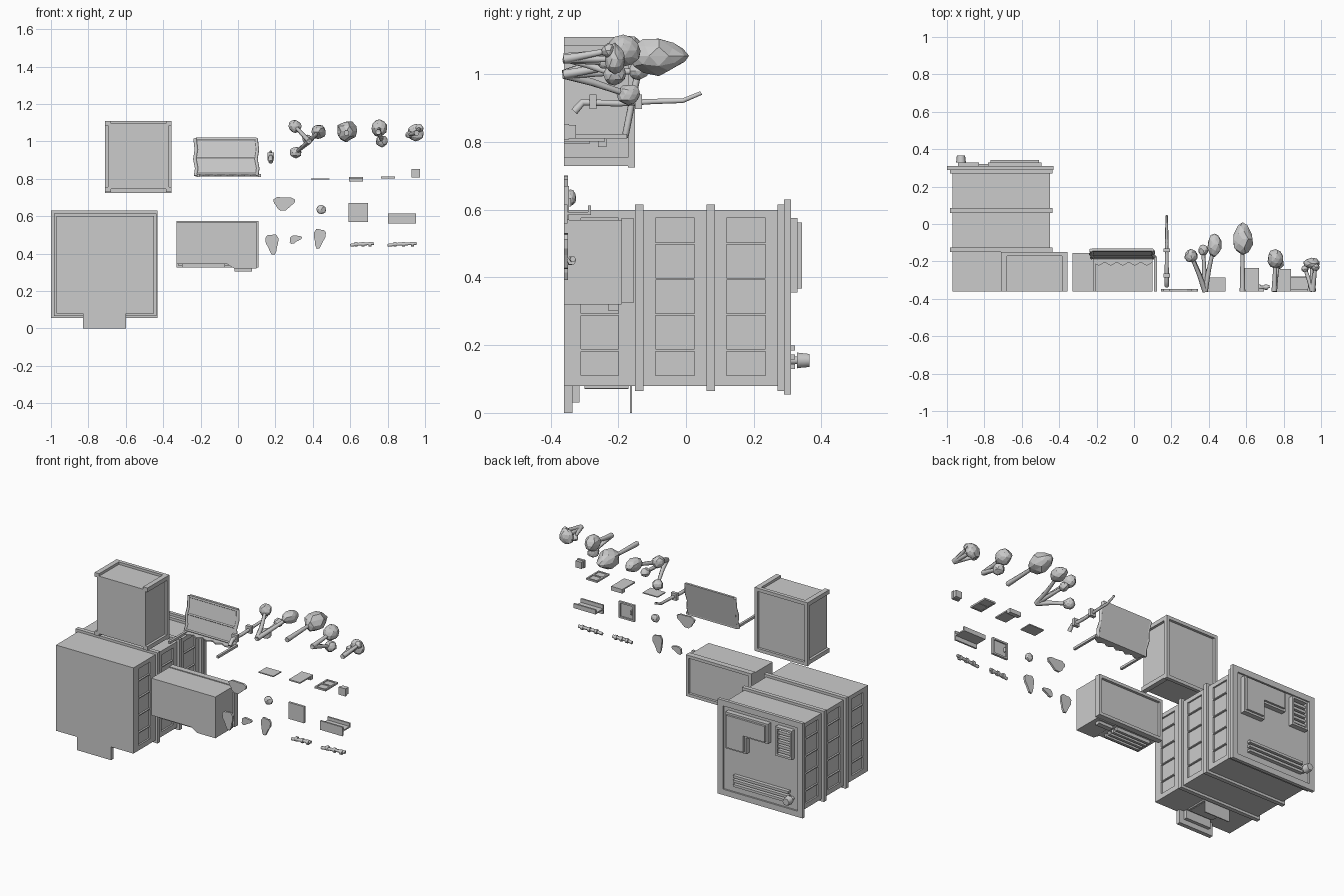
import bpy
import bmesh
import math
import random
from mathutils import Vector

random.seed(4)
FLOOR = -.36  # the kit's ground plane lies on this y

default_cube = bpy.data.objects.get("Cube")
if default_cube:
    bpy.data.objects.remove(default_cube, do_unlink=True)

# Single clay colour
clay = bpy.data.materials.new("light_grey")
clay.use_nodes = True
clay.diffuse_color = (.6, .6, .6, 1)
clay.node_tree.nodes["Principled BSDF"].inputs["Base Color"].default_value = (.6, .6, .6, 1)


def finish(name, bm):
    bmesh.ops.recalc_face_normals(bm, faces=bm.faces[:])
    mesh = bpy.data.meshes.new(name)
    bm.to_mesh(mesh)
    bm.free()
    mesh.materials.append(clay)
    part = bpy.data.objects.new(name, mesh)
    bpy.context.scene.collection.objects.link(part)
    return part


def boxes(name, *bounds):
    """One mesh of boxes, each given as x, x, y, y, z, z limits."""
    bm = bmesh.new()
    for left, right, front, back, low, high in bounds:
        cube = bmesh.ops.create_cube(bm, size=1)
        for vert in cube["verts"]:
            vert.co.x = left if vert.co.x < 0 else right
            vert.co.y = front if vert.co.y < 0 else back
            vert.co.z = low if vert.co.z < 0 else high
    return finish(name, bm)


def ring(name, left, right, front, back, low, high, rim):
    """Rectangular frame facing along y."""
    return boxes(name,
                 (left, left + rim, front, back, low, high),
                 (right - rim, right, front, back, low, high),
                 (left + rim, right - rim, front, back, low, low + rim),
                 (left + rim, right - rim, front, back, high - rim, high))


def prism(name, axis, outline, start, end):
    """Extrude an outline along the named axis."""
    place = {"x": lambda a, b: (start, a, b),
             "y": lambda a, b: (a, start, b),
             "z": lambda a, b: (a, b, start)}[axis]
    bm = bmesh.new()
    face = bm.faces.new([bm.verts.new(place(a, b)) for a, b in outline])
    extruded = bmesh.ops.extrude_face_region(bm, geom=[face])
    shift = Vector([end - start if letter == axis else 0 for letter in "xyz"])
    for item in extruded["geom"]:
        if isinstance(item, bmesh.types.BMVert):
            item.co += shift
    return finish(name, bm)


def tube(name, path, radius, tip=1):
    """Angular tube through points, tapering to the tip factor."""
    curve = bpy.data.curves.new(name, "CURVE")
    curve.dimensions = "3D"
    curve.bevel_depth = radius
    curve.bevel_resolution = 1
    curve.use_fill_caps = True
    spline = curve.splines.new("POLY")
    spline.points.add(len(path) - 1)
    for index, (point, co) in enumerate(zip(spline.points, path)):
        point.co = (*co, 1)
        point.radius = 1 + (tip - 1) * index / (len(path) - 1)
    helper = bpy.data.objects.new(name + "_path", curve)
    bpy.context.scene.collection.objects.link(helper)
    graph = bpy.context.evaluated_depsgraph_get()
    mesh = bpy.data.meshes.new_from_object(helper.evaluated_get(graph))
    bpy.data.objects.remove(helper, do_unlink=True)
    mesh.materials.clear()
    mesh.materials.append(clay)
    part = bpy.data.objects.new(name, mesh)
    bpy.context.scene.collection.objects.link(part)
    return part


def blob(name, centre, width, length, point=0):
    """Faceted foliage lump, long along y and optionally pointed."""
    bm = bmesh.new()
    bmesh.ops.create_icosphere(bm, subdivisions=2, radius=1)
    for vert in bm.verts:
        direction = vert.co * random.uniform(.88, 1.06)
        slim = width * (1 - point * max(direction.y, 0))
        vert.co = Vector(centre) + Vector((direction.x * slim, direction.y * length, direction.z * slim))
    return finish(name, bm)


# Large building block: core, side lattice, ribs and back rim
LEFT, RIGHT, LOW, HIGH = -.97, -.45, .08, .6
boxes("building_core", (LEFT + .01, RIGHT - .01, FLOOR, .3, LOW, HIGH))
columns = [(-.31, -.2), (-.09, .025), (.12, .235)]
for side, inner, outer in (("right", LEFT, LEFT + .01), ("left", RIGHT - .01, RIGHT)):
    edges = [FLOOR] + [edge for column in columns for edge in column] + [.3]
    lattice = [(inner, outer, edges[i], edges[i + 1], LOW, HIGH) for i in range(0, len(edges), 2)]
    for front, back in columns:
        lattice += [(inner, outer, front, back, LOW, .11), (inner, outer, front, back, .575, HIGH)]
        lattice += [(inner, outer, front, back, z - .003, z + .003) for z in (.185, .29, .395, .5)]
    boxes(side + "_wall_lattice", *lattice)
for index, front in enumerate((-.15, .06, .27)):
    ring("building_rib_%d" % index, LEFT - .015, RIGHT + .015, front, front + .025, LOW - .015, HIGH + .015, .03)
ring("building_back_rim", LEFT - .03, RIGHT + .02, .29, .31, LOW - .025, HIGH + .03, .035)

# Entrance step and underside tabs
boxes("entrance_step", (-.83, -.6, FLOOR, -.335, 0, LOW), (-.8, -.63, -.335, -.315, .03, LOW),
      (-.8, -.63, -.166, -.16, 0, LOW))
ring("underside_frame", -.8, -.63, -.3, -.17, LOW - .008, LOW, .01)

# Back wall fittings
for name, inset, start, end in (("back_plate", 0, .3, .33), ("back_plate_top", .012, .33, .342)):
    prism(name, "y", [(-.78 + inset, .575 - inset), (-.495 - inset, .575 - inset),
                      (-.495 - inset, .355 + inset), (-.635 + inset, .355 + inset),
                      (-.635 + inset, .455 + inset), (-.78 + inset, .455 + inset)], start, end)
ring("vent_frame", -.94, -.83, .3, .33, .4, .575, .012)
boxes("vent_slats", *[(-.93, -.84, .3, .322, z, z + .016) for z in (.42, .448, .476, .504, .532)])
boxes("back_rails", *[(-.91, -.54, .3, .322, z, z + .015) for z in (.13, .157, .184)])
tube("knob_stem", [(-.925, .3, .155), (-.925, .335, .155)], .013)
tube("knob_cap", [(-.925, y, .155) for y in (.328, .338, .356, .365)], .027, .8)

# Upper box with corner rails
boxes("upper_box", (-.695, -.37, FLOOR, -.165, .745, 1.095))
boxes("upper_box_rails", *[(x, x + .03, FLOOR, -.165, z, z + .025)
                           for x in (-.71, -.385) for z in (.73, 1.085)])
ring("upper_box_rim", -.71, -.355, -.172, -.15, .725, 1.11, .02)

# Low box with stepped bottom edge, slatted underside and rim
prism("low_box", "y", [(-.33, .57), (.1, .57), (.1, .32), (-.02, .32), (-.06, .345), (-.33, .345)], FLOOR, -.19)
ring("low_box_rim", -.33, .11, -.19, -.155, .325, .575, .018)
boxes("low_box_back", (-.32, .1, -.2, -.17, .335, .565))
boxes("low_box_foot", (-.02, .075, -.23, -.2, .303, .33))
boxes("low_box_slats", *[(-.3, -.07, y, y + .015, .325, .35) for y in (-.33, -.3, -.27, -.24)])

# Awning: sloping roof, edge rolls, battens, poles and ragged skirt
prism("awning_roof", "x", [(-.185, .815), (-.145, 1.02), (-.131, 1.02), (-.171, .815)], -.225, .1)
for x in (-.227, .1):
    tube("awning_edge_roll", [(x + wave, -.18 + .04 * t, .815 + .2 * t)
                              for t, wave in ((0, 0), (.2, .006), (.45, -.004), (.7, .004), (1, -.003))], .01)
    boxes("awning_pole", (x + .008, x + .022, FLOOR, -.175, .81, .824))
for t in (.05, .5, .98):
    tube("awning_batten", [(-.22, -.183 + .04 * t, .815 + .2 * t), (.095, -.183 + .04 * t, .815 + .2 * t)], .006)
skirt = [(-.22 + .032 * i, -.205 - .018 * (i % 2)) for i in range(11)]
prism("awning_skirt", "z", [(-.22, -.17)] + skirt + [(.1, -.17)], .812, .82)

# Bent pipe with clamps
tube("bent_pipe", [(.175, -.33, .89), (.175, -.305, .918), (.175, -.2, .914), (.175, -.1, .92),
                   (.175, -.01, .922), (.175, .045, .945)], .013, .5)
boxes("pipe_clamps", *[(.157, .193, y, y + .02, .897, .94) for y in (-.285, -.15)])

# Plants: a base, then a stem and foliage for each lump
plants = {
    "shrub": (.38, 1, [(.43, -.11, 1.05, .04, .065, .2), (.305, -.17, 1.08, .036, .038, 0),
                       (.31, -.17, .94, .033, .035, 0), (.37, -.14, 1.01, .026, .03, 0)]),
    "tall_tree": (.58, 1.045, [(.58, -.08, 1.055, .057, .09, .35)]),
    "twin_tree": (.75, 1.05, [(.757, -.185, 1.07, .046, .052, 0), (.77, -.21, 1, .033, .035, 0)]),
    "small_tree": (.955, 1.045, [(.95, -.21, 1.045, .046, .03, 0), (.915, -.24, 1.035, .02, .02, 0),
                                 (.97, -.23, 1.07, .022, .02, 0)]),
}
for plant, (base_x, base_z, lumps) in plants.items():
    for x, y, z, width, length, point in lumps:
        blob(plant + "_foliage", (x, y, z), width, length, point)
        bend = (base_x * .6 + x * .4, (FLOOR + y) / 2 - .01, base_z * .6 + z * .4)
        tube(plant + "_stem", [(base_x, FLOOR, base_z), bend, (x, y, z)], .015, .6)

# Flat debris patches: centre, half size, tilt
for x, z, wide, tall, tilt in ((.245, .67, .055, .04, .2), (.183, .455, .033, .06, -.2),
                               (.305, .477, .03, .024, .6), (.435, .485, .03, .058, .3)):
    outline = []
    for step in range(14):
        angle = math.tau * step / 14
        reach = 1 + .2 * math.sin(3 * angle + tilt)
        outline.append((x + math.cos(angle) * wide * reach + tilt * .02 * math.sin(angle),
                        z + math.sin(angle) * tall * reach * .9))
    prism("debris_patch", "y", outline, FLOOR, FLOOR + .012)
blob("small_rock", (.445, FLOOR + .018, .635), .026, .018)

# Upright sheets and a small crate
boxes("thin_sheet", (.39, .49, FLOOR, -.285, .795, .801))
boxes("hooded_sheet", (.593, .668, FLOOR, -.235, .802, .81), (.593, .668, -.26, -.235, .785, .802))
ring_parts = [(.765, .84, FLOOR, -.24, .804, .808), (.765, .775, FLOOR, -.24, .802, .812),
              (.83, .84, FLOOR, -.24, .802, .812)]
boxes("grated_sheet", *ring_parts, *[(.775, .83, y, y + .01, .802, .812) for y in (-.36, -.305, -.25)])
boxes("small_crate", (.93, .97, FLOOR, -.325, .81, .85))
ring("crate_rim", .927, .973, FLOOR, -.345, .807, .853, .012)

# Square hatch and shelf
boxes("square_hatch", (.59, .695, FLOOR, -.354, .57, .67))
ring("hatch_rim", .59, .695, -.354, -.346, .57, .67, .01)
boxes("hatch_handle", (.605, .613, -.354, -.34, .61, .635))
boxes("wall_shelf", (.803, .952, FLOOR, -.35, .56, .615), (.803, .952, FLOOR, -.28, .585, .593),
      (.803, .952, -.29, -.28, .593, .612))

# Small pipe fittings lying on the floor
for left, right in ((.6, .725), (.8, .955)):
    span = right - left
    y, z = FLOOR + .018, .45
    tube("fitting_pipe", [(left, y, z - .006), (left + span * .35, y, z), (right, y + .008, z + .004)], .009)
    for share in (.25, .55, .85):
        x = left + span * share
        tube("fitting_collar", [(x - .008, y + .004, z), (x + .008, y + .004, z)], .014)
